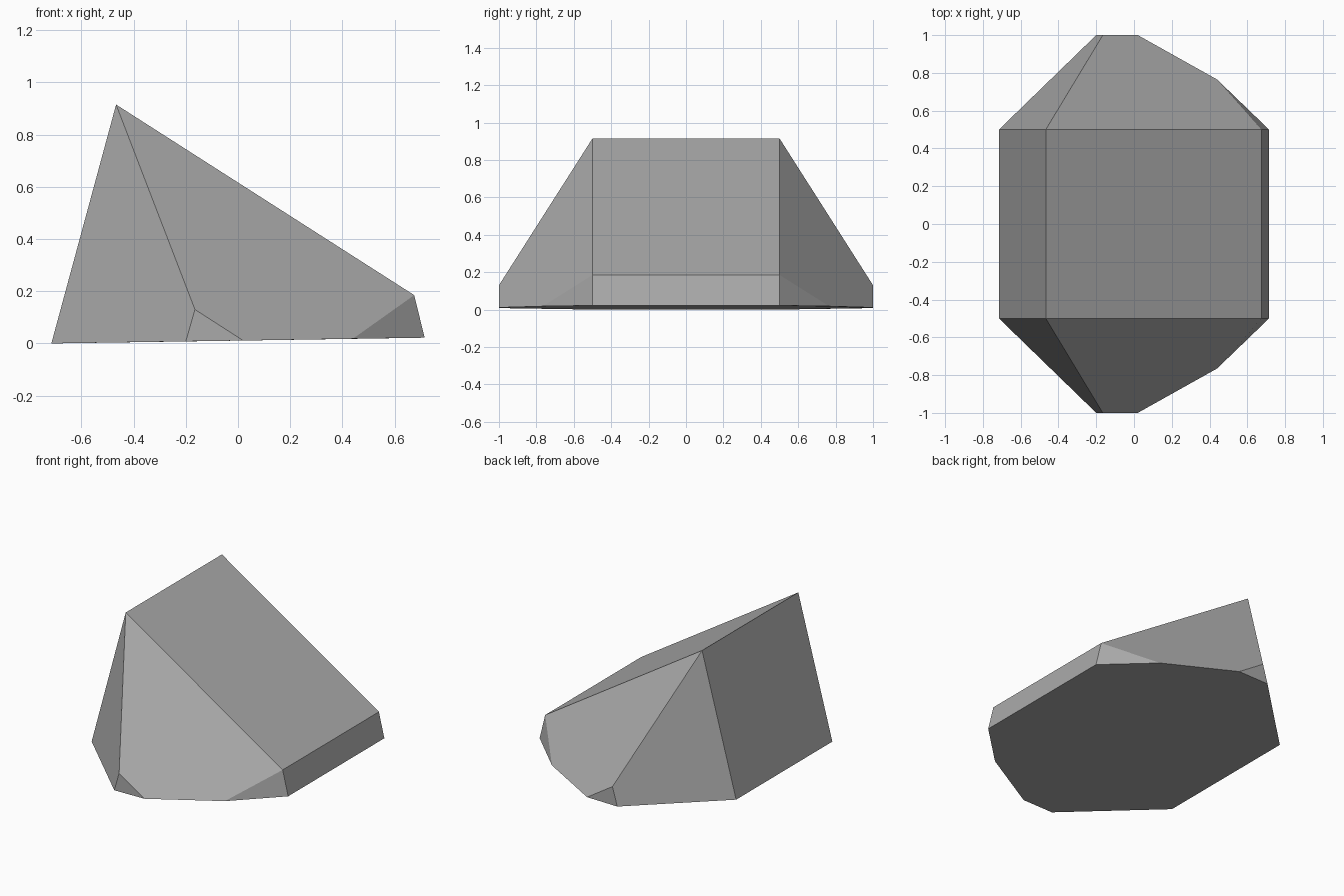
import bpy, bmesh

if "Cube" in bpy.data.objects:
    bpy.data.objects.remove(bpy.data.objects["Cube"])

grey = bpy.data.materials.new("stone grey")
grey.diffuse_color = (0.40, 0.40, 0.40, 1)
grey.use_nodes = True
grey.node_tree.nodes["Principled BSDF"].inputs["Base Color"].default_value = grey.diffuse_color

# Half outline of the rock: name -> (x, y, z), mirrored across y = 0
half = {
    "peak": (-0.467, 0.5, 0.915), "toe": (0.675, 0.5, 0.185), "chip": (-0.165, 1.0, 0.13),
    "g0": (-0.715, 0.5, 0.0), "g1": (-0.2, 1.0, 0.008), "g2": (0.02, 1.0, 0.011),
    "g3": (0.44, 0.765, 0.018), "g4": (0.715, 0.5, 0.022),
}
side_faces = ["peak toe g3 g2 chip", "peak chip g1 g0", "chip g2 g1", "toe g4 g3"]
bridge_edges = [("peak", "toe"), ("peak", "g0"), ("toe", "g4")]

bm = bmesh.new()
left, right = ({k: bm.verts.new((x, s * y, z)) for k, (x, y, z) in half.items()}
               for s in (-1, 1))

# Facets on both ends
for v in (left, right):
    for names in side_faces:
        bm.faces.new([v[n] for n in names.split()])

# Long facets across the middle
for a, b in bridge_edges:
    bm.faces.new((left[a], left[b], right[b], right[a]))

# Flat underside
ground = ["g0", "g1", "g2", "g3", "g4"]
bm.faces.new([left[n] for n in ground] + [right[n] for n in reversed(ground)])

bmesh.ops.recalc_face_normals(bm, faces=bm.faces)
mesh = bpy.data.meshes.new("faceted_rock")
bm.to_mesh(mesh)
bm.free()
mesh.materials.append(grey)
bpy.context.collection.objects.link(bpy.data.objects.new("faceted_rock", mesh))
